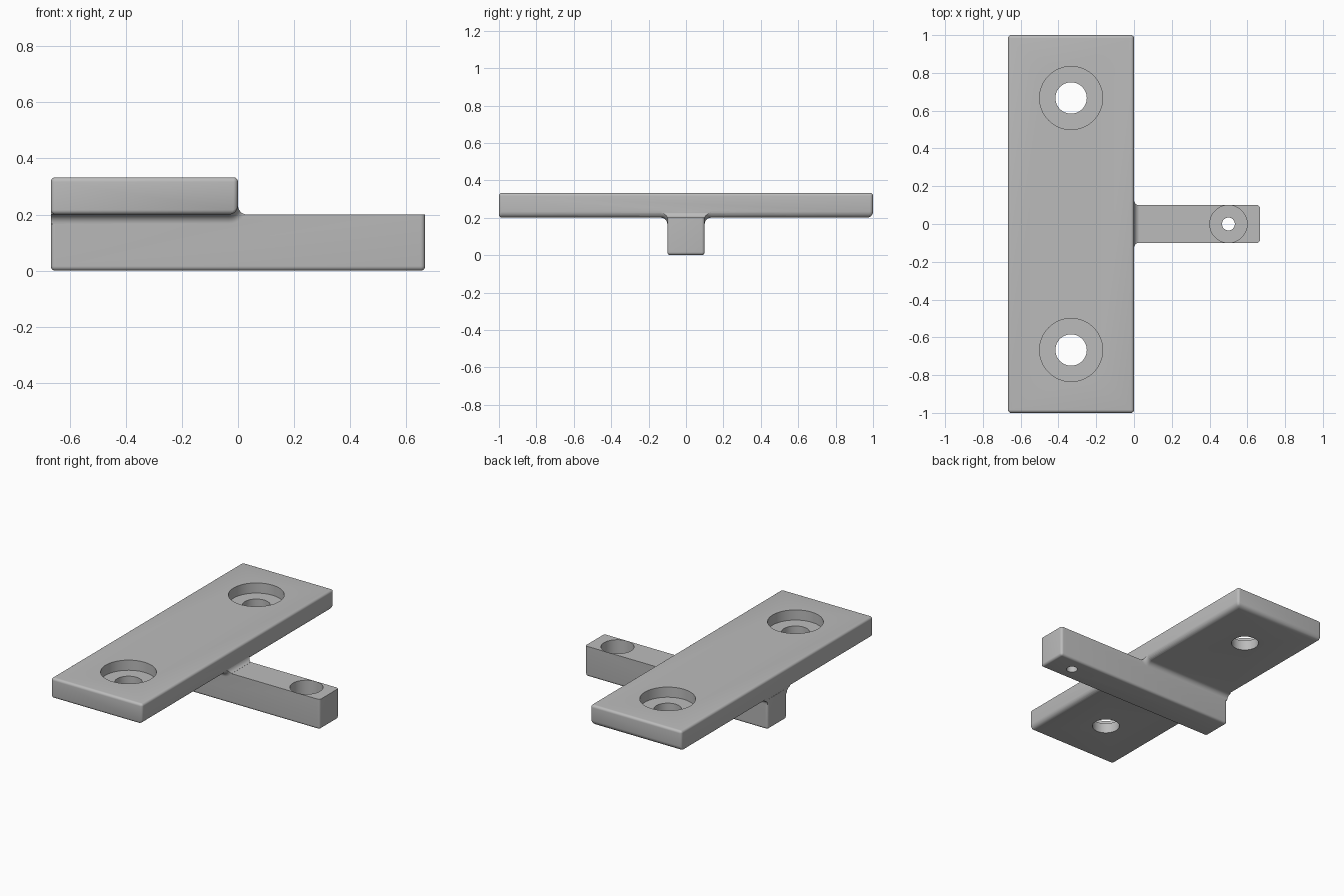
import bpy, bmesh
from math import sin, cos, pi
from mathutils import Vector, Matrix

R = 0.033          # fillet radius
HALF = 0.1         # half width of the arm
END = 0.667        # half length along x
LOW, TOP = 0.2, 0.333

cube = bpy.data.objects.get("Cube")
if cube:
    bpy.data.objects.remove(cube, do_unlink=True)

grey = bpy.data.materials.new("plain grey")
grey.use_nodes = True
colour = (0.5, 0.5, 0.5, 1)
grey.diffuse_color = colour
grey.node_tree.nodes["Principled BSDF"].inputs["Base Color"].default_value = colour


def make(name, bm):
    bmesh.ops.recalc_face_normals(bm, faces=bm.faces)
    mesh = bpy.data.meshes.new(name)
    bm.to_mesh(mesh)
    bm.free()
    mesh.materials.append(grey)
    ob = bpy.data.objects.new(name, mesh)
    bpy.context.collection.objects.link(ob)
    return ob


def apply(ob, mod):
    bpy.context.view_layer.objects.active = ob
    bpy.ops.object.modifier_apply(modifier=mod.name)


def combine(ob, other, operation):
    mod = ob.modifiers.new(operation, "BOOLEAN")
    mod.operation, mod.solver, mod.object = operation, "EXACT", other
    apply(ob, mod)
    bpy.data.objects.remove(other, do_unlink=True)


def rounded_box(name, low, high, weight):
    """Box whose edges are rounded by weight(edge middle) times R."""
    low, high = Vector(low), Vector(high)
    bm = bmesh.new()
    bmesh.ops.create_cube(bm, size=1)
    layer = bm.edges.layers.float.new("bevel_weight_edge")
    for e in bm.edges:
        e[layer] = weight((e.verts[0].co + e.verts[1].co))
    size = high - low
    for v in bm.verts:
        v.co = (low + high) / 2 + Vector(a * b for a, b in zip(v.co, size))
    ob = make(name, bm)
    mod = ob.modifiers.new("round", "BEVEL")
    mod.limit_method, mod.width, mod.segments = "WEIGHT", R, 6
    apply(ob, mod)
    return ob


def cylinder(radius, length, place, sides=64):
    bm = bmesh.new()
    bmesh.ops.create_cone(bm, cap_ends=True, segments=sides, radius1=radius,
                          radius2=radius, depth=length, matrix=place)
    ob = make("cutter", bm)
    ob.hide_render = True
    return ob


def drill(ob, x, y, bottom, radius):
    place = Matrix.Translation((x, y, bottom + 0.5))
    combine(ob, cylinder(radius, 1, place), "DIFFERENCE")


# Mounting plate, with a fuller rounding under the inner and back edges
def plate_weight(m):
    return 1 if m.z < -0.5 and (m.x > 0.5 or m.y > 0.5) else 0.5

bracket = rounded_box("bracket", (-END, -1, LOW), (0, 1, TOP), plate_weight)

# Arm, with a sharp top
arm = rounded_box("arm", (-END, -HALF, 0), (END, HALF, LOW),
                  lambda m: 0 if m.z > 0.5 else 0.5)

# Flared fillet that follows the underside and wraps up the plate's edge
steps = 8
angles = [pi / 2 * i / steps for i in range(steps + 1)]
side = [(R * (1 - cos(a)), HALF + R * (1 - sin(a))) for a in angles]
side = [(-0.03, HALF + R)] + side
profile = side + [(d, -y) for d, y in reversed(side)]
stations = [(-END + 0.001, 0)] + [(-R, a) for a in angles]
bm = bmesh.new()
rings = []
for x, a in stations:
    rings.append([bm.verts.new((x + (R + d) * sin(a), y, LOW + R - (R + d) * cos(a)))
                  for d, y in profile])
for r0, r1 in zip(rings, rings[1:]):
    for i in range(len(profile)):
        j = (i + 1) % len(profile)
        bm.faces.new((r0[i], r0[j], r1[j], r1[i]))
bm.faces.new(rings[0])
bm.faces.new(rings[-1])
fillet = make("fillet", bm)
scoop = Matrix.Translation((R, 0, LOW + R)) @ Matrix.Rotation(pi / 2, 4, "X")
combine(fillet, cylinder(R, 1, scoop, 48), "DIFFERENCE")

combine(bracket, arm, "UNION")
combine(bracket, fillet, "UNION")

# Stepped screw holes in the plate and the arm
for y in (-0.667, 0.667):
    drill(bracket, -0.333, y, TOP - 0.067, 0.167)
    drill(bracket, -0.333, y, -0.1, 0.083)
drill(bracket, 0.5, 0, 0.067, 0.099)
drill(bracket, 0.5, 0, -0.1, 0.034)

bpy.ops.object.select_all(action="DESELECT")
bracket.select_set(True)
bpy.context.view_layer.objects.active = bracket
bpy.ops.object.shade_smooth_by_angle(angle=0.6)
